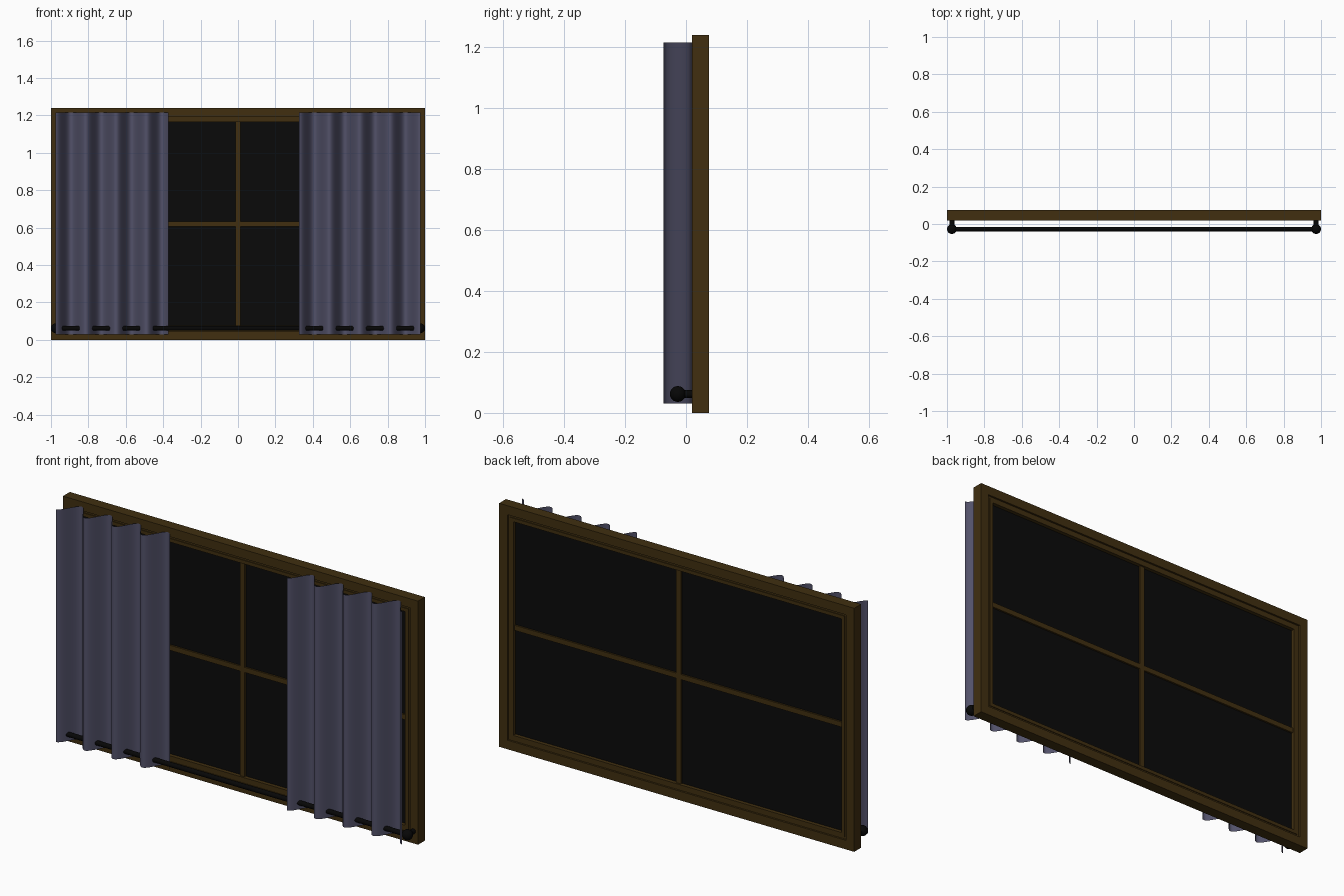
import bpy, bmesh, math

cube = bpy.data.objects.get("Cube")
if cube:
    bpy.data.objects.remove(cube, do_unlink=True)


def material(name, rgb, rough=0.8):
    m = bpy.data.materials.new(name)
    m.use_nodes = True
    m.diffuse_color = (*rgb, 1)
    bsdf = m.node_tree.nodes["Principled BSDF"]
    bsdf.inputs["Base Color"].default_value = (*rgb, 1)
    bsdf.inputs["Roughness"].default_value = rough
    return m


wood = material("dark wood", (0.052, 0.028, 0.005))
fabric = material("blue grey fabric", (0.085, 0.083, 0.142))
glass = material("dark glass", (0.003, 0.003, 0.003))
iron = material("black iron", (0.002, 0.002, 0.002))

HEIGHT = 1.24
MID = HEIGHT / 2
WALL_Y = 0.0475      # middle of the frame depth
ROD_Y, ROD_Z = -0.027, 0.062


def mesh_object(name, bm, mat):
    bmesh.ops.recalc_face_normals(bm, faces=bm.faces)
    me = bpy.data.meshes.new(name)
    bm.to_mesh(me)
    bm.free()
    me.materials.append(mat)
    ob = bpy.data.objects.new(name, me)
    bpy.context.collection.objects.link(ob)
    return ob


def ring(name, inset, width, depth, mat):
    """Rectangular frame following the window outline at a given inset."""
    bm = bmesh.new()
    loops = []
    for d, y in ((inset, -1), (inset, 1), (inset + width, 1), (inset + width, -1)):
        hx, hz = 1 - d, MID - d
        loops.append([bm.verts.new((sx * hx, WALL_Y + y * depth / 2, MID + sz * hz))
                      for sx, sz in ((-1, -1), (1, -1), (1, 1), (-1, 1))])
    for k in range(4):
        a, b = loops[k], loops[(k + 1) % 4]
        for i in range(4):
            j = (i + 1) % 4
            bm.faces.new((a[i], a[j], b[j], b[i]))
    return mesh_object(name, bm, mat)


def box(name, size, mat):
    bm = bmesh.new()
    bmesh.ops.create_cube(bm, size=1)
    bmesh.ops.scale(bm, vec=size, verts=bm.verts)
    bmesh.ops.translate(bm, vec=(0, WALL_Y, MID), verts=bm.verts)
    return mesh_object(name, bm, mat)


def smooth(ob, angle=40):
    bpy.ops.object.select_all(action="DESELECT")
    ob.select_set(True)
    bpy.context.view_layer.objects.active = ob
    bpy.ops.object.shade_smooth_by_angle(angle=math.radians(angle))


def cylinder(name, radius, length, location, rotation):
    bpy.ops.mesh.primitive_cylinder_add(vertices=24, radius=radius, depth=length,
                                        location=location, rotation=rotation)
    ob = bpy.context.object
    ob.name = name
    ob.data.materials.append(iron)
    smooth(ob)


def curtain(name, x0, x1):
    """Thin sheet folded as a wave, starting on a forward fold."""
    bm = bmesh.new()
    period, steps = 0.162, 72
    rows = []
    for i in range(steps + 1):
        x = x0 + (x1 - x0) * i / steps
        y = -0.027 - 0.046 * math.cos(math.tau * (x - x0) / period)
        rows.append([bm.verts.new((x, y, z)) for z in (0.03, 1.215)])
    for a, b in zip(rows, rows[1:]):
        bm.faces.new((a[0], b[0], b[1], a[1]))
    smooth(mesh_object(name, bm, fabric), 60)


# Window: outer frame, stepped sash, glazing bars and glass
ring("outer_frame", 0, 0.046, 0.055, wood)
ring("sash_step", 0.046, 0.012, 0.036, wood)
ring("sash", 0.058, 0.018, 0.044, wood)
box("vertical_glazing_bar", (0.026, 0.026, HEIGHT - 0.14), wood)
box("horizontal_glazing_bar", (1.86, 0.024, 0.026), wood)
box("glass_pane", (1.86, 0.006, HEIGHT - 0.14), glass)

# Curtains
curtain("right_curtain", -0.975, -0.372)
curtain("left_curtain", 0.327, 0.975)

# Rod with ball ends and wall brackets
cylinder("curtain_rod", 0.012, 1.94, (0, ROD_Y, ROD_Z), (0, math.pi / 2, 0))
for side, sx in (("left", 1), ("right", -1)):
    x = sx * 0.974
    bpy.ops.mesh.primitive_uv_sphere_add(segments=24, ring_count=12, radius=0.026,
                                         location=(x, ROD_Y, ROD_Z))
    ball = bpy.context.object
    ball.name = side + "_rod_ball"
    ball.data.materials.append(iron)
    smooth(ball)
    cylinder(side + "_rod_bracket", 0.013, 0.05, (x, ROD_Y + 0.025, ROD_Z),
             (math.pi / 2, 0, 0))
